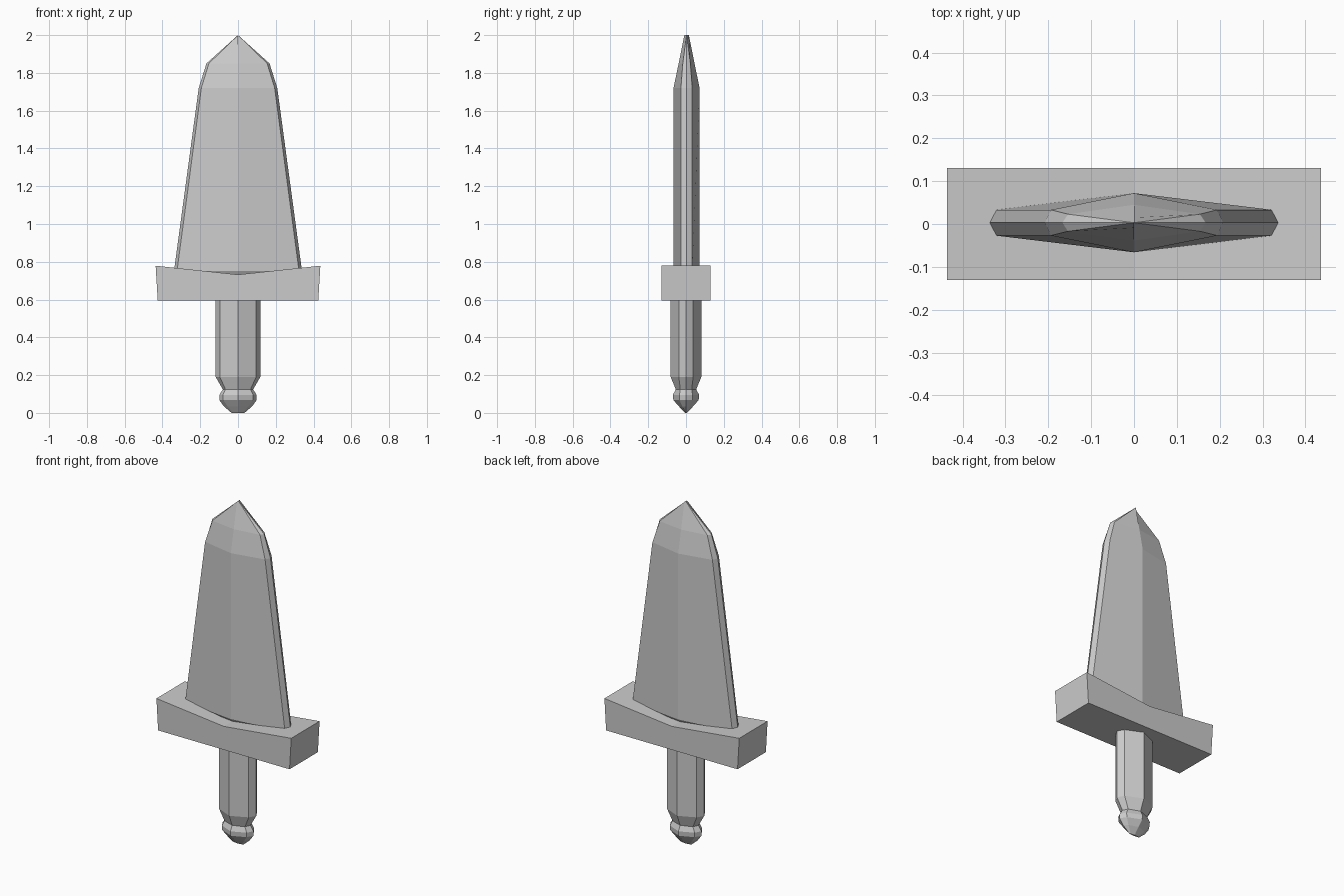
import bpy, bmesh

if "Cube" in bpy.data.objects:
    bpy.data.objects.remove(bpy.data.objects["Cube"])


def loft(name, rows, y0=0.0):
    """Skin stacked eight-sided sections; each row is z, outer x, inner x, inner y, ridge y."""
    bm = bmesh.new()
    rings = []
    for z, xo, xi, yi, yr in rows:
        pts = [(xo, 0), (xi, yi), (0, yr), (-xi, yi),
               (-xo, 0), (-xi, -yi), (0, -yr), (xi, -yi)]
        rings.append([bm.verts.new((x, y + y0, z)) for x, y in pts])
    for a, b in zip(rings, rings[1:]):
        for i in range(8):
            j = (i + 1) % 8
            bm.faces.new((a[i], a[j], b[j], b[i]))
    bm.faces.new(rings[0][::-1])
    bm.faces.new(rings[-1])
    bmesh.ops.remove_doubles(bm, verts=bm.verts, dist=0.0005)
    return finish(name, bm)


def finish(name, bm):
    bmesh.ops.recalc_face_normals(bm, faces=bm.faces)
    mesh = bpy.data.meshes.new(name)
    bm.to_mesh(mesh)
    bm.free()
    obj = bpy.data.objects.new(name, mesh)
    bpy.context.collection.objects.link(obj)
    return obj


# Blade: ridged, bevelled edges, tapering to a point; root tucks into the guard
loft("blade", [
    (0.70, 0.325, 0.31, 0.012, 0.03),
    (0.75, 0.339, 0.323, 0.03, 0.069),
    (1.72, 0.208, 0.194, 0.03, 0.069),
    (1.85, 0.167, 0.154, 0.02, 0.042),
    (2.00, 0.0, 0.0, 0.0, 0.012),
], y0=0.003)

# Crossguard: shallow V along the top, ends flared outward
bm = bmesh.new()
profile = [(-0.425, 0.595), (0.425, 0.595), (0.436, 0.779), (0, 0.732), (-0.436, 0.779)]
front, back = [[bm.verts.new((x, y, z)) for x, z in profile] for y in (-0.131, 0.131)]
bm.faces.new(front)
bm.faces.new(back[::-1])
for i in range(5):
    j = (i + 1) % 5
    bm.faces.new((front[i], front[j], back[j], back[i]))
finish("crossguard", bm)

# Grip and pommel: one eight-sided handle with a rounded end
loft("handle", [
    (0.000, 0.034, 0.025, 0.002, 0.005),
    (0.035, 0.075, 0.055, 0.020, 0.038),
    (0.068, 0.099, 0.078, 0.034, 0.067),
    (0.095, 0.099, 0.080, 0.035, 0.070),
    (0.124, 0.080, 0.066, 0.030, 0.054),
    (0.190, 0.118, 0.096, 0.038, 0.081),
    (0.620, 0.118, 0.096, 0.038, 0.081),
])
